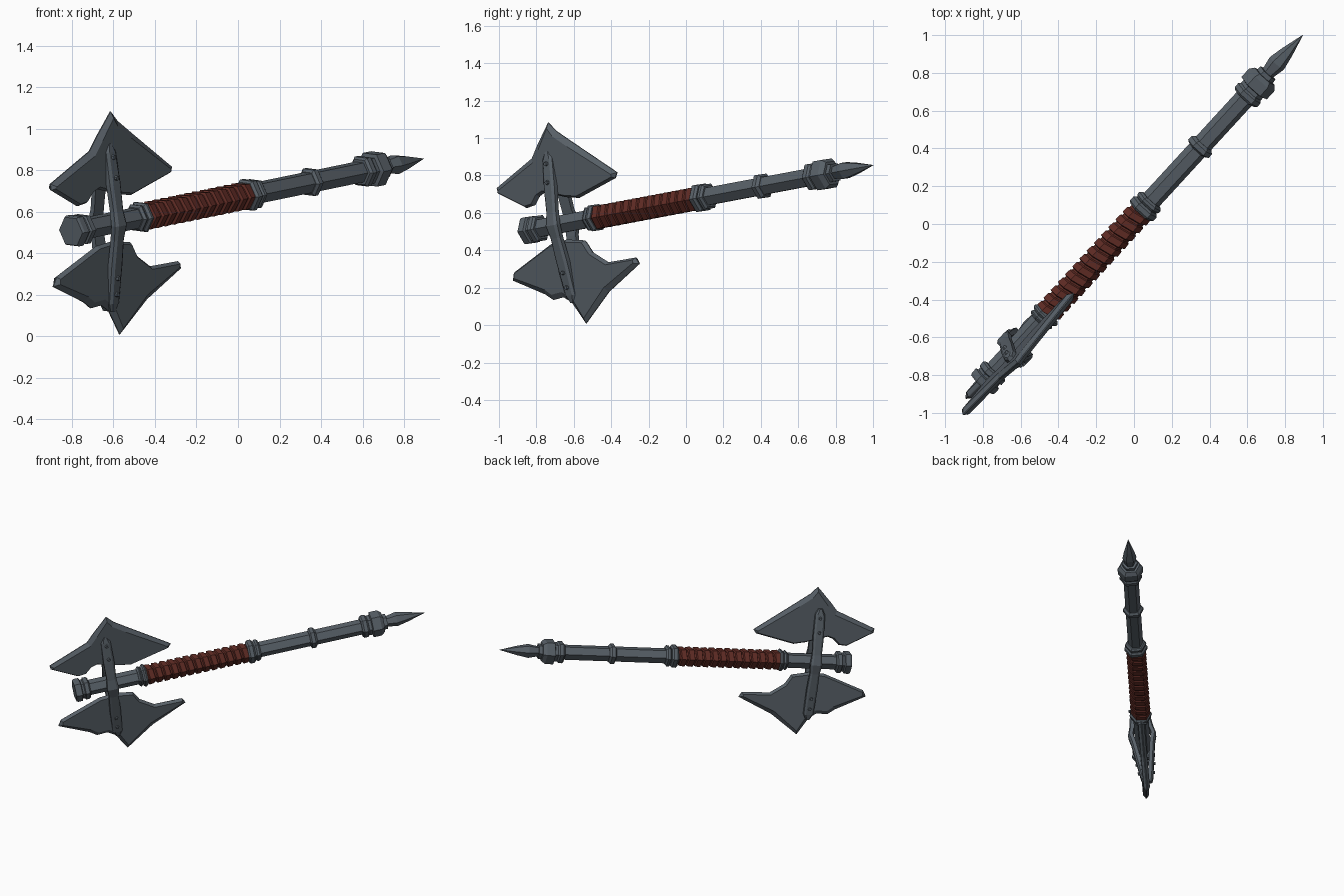
import bpy, bmesh, math
from mathutils import Vector, Matrix

if "Cube" in bpy.data.objects:
    bpy.data.objects.remove(bpy.data.objects["Cube"])

# Weapon frame: U along the shaft, V across the two blades, W through the blades
U = Vector((0.670, 0.730, 0.138)).normalized()
V = Vector((-0.021, -0.165, 0.986))
V = (V - U * V.dot(U)).normalized()
W = U.cross(V)
ORIGIN = Vector((-0.63, -0.66, 0.541))
FRAME = Matrix.Translation(ORIGIN) @ Matrix((U, V, W)).transposed().to_4x4()


def material(name, color):
    m = bpy.data.materials.new(name)
    m.diffuse_color = (*color, 1)
    m.use_nodes = True
    m.node_tree.nodes["Principled BSDF"].inputs["Base Color"].default_value = m.diffuse_color
    return m


STEEL = material("dark_steel", (0.098, 0.118, 0.138))
LEATHER = material("brown_leather", (0.118, 0.025, 0.018))


def finish(name, bm, mat):
    bmesh.ops.recalc_face_normals(bm, faces=bm.faces)
    bm.transform(FRAME)
    me = bpy.data.meshes.new(name)
    bm.to_mesh(me)
    bm.free()
    me.materials.append(mat)
    ob = bpy.data.objects.new(name, me)
    bpy.context.collection.objects.link(ob)
    return ob


def loft(bm, rings):
    rows = [[bm.verts.new(p) for p in r] for r in rings]
    n = len(rows[0])
    for a, b in zip(rows, rows[1:]):
        for i in range(n):
            j = (i + 1) % n
            bm.faces.new((a[i], a[j], b[j], b[i]))
    bm.faces.new(rows[0])
    bm.faces.new(rows[-1])


def hex_ring(s, r, slant=0.0):
    # Hexagon around the shaft with corners pointing along W
    pts = []
    for k in range(6):
        a = k * math.pi / 3
        w, v = r * math.cos(a), r * math.sin(a)
        pts.append((s + slant * w, v, w))
    return pts


def turned(name, profile, mat=STEEL, slant=0.0):
    bm = bmesh.new()
    loft(bm, [hex_ring(s, r, slant) for s, r in profile])
    return finish(name, bm, mat)


def band(name, s0, s1, r, c=0.012):
    turned(name, [(s0, r - c), (s0 + c, r), (s1 - c, r), (s1, r - c)])


# Shaft, pommel, collars and rings
turned("shaft", [(-0.24, 0.054), (2.0, 0.054)])
turned("pommel", [(-0.262, 0.076), (-0.25, 0.082), (-0.218, 0.082), (-0.212, 0.068),
                  (-0.198, 0.068), (-0.192, 0.078), (-0.165, 0.078), (-0.155, 0.066)])
band("lower_collar", 0.195, 0.225, 0.072)
band("lower_collar_rim", 0.225, 0.26, 0.08)
band("upper_collar", 0.99, 1.04, 0.083)
band("upper_collar_rim", 1.04, 1.08, 0.076)
turned("middle_ring", [(1.44, 0.058), (1.45, 0.073), (1.475, 0.073), (1.49, 0.058)])
band("neck_ring", 1.815, 1.865, 0.08)
turned("head_ring", [(1.865, 0.07), (1.885, 0.07), (1.89, 0.09), (1.95, 0.09), (1.975, 0.07)])
turned("spike", [(1.96, 0.042), (2.0, 0.036), (2.07, 0.05), (2.15, 0.034), (2.276, 0.001)])

# Leather grip made of slanted overlapping wraps
turned("grip_core", [(0.25, 0.06), (1.0, 0.06)], LEATHER)
WRAPS = 13
step = 0.74 / WRAPS
for i in range(WRAPS):
    s = 0.256 + i * step
    turned("grip_wrap", [(s, 0.06), (s + 0.006, 0.072), (s + step * 0.72, 0.069),
                         (s + step * 0.82, 0.06)], LEATHER, slant=0.2)


# Blades: a thin outer edge rising to a flat cheek on both sides
def blade(name, outer, inner):
    pts = [Vector((u + 0.021, v + 0.003)) for u, v in outer + inner]
    n = len(pts)
    sign = sum(a.cross(b) for a, b in zip(pts, pts[1:] + pts[:1]))
    sign = 1 if sign > 0 else -1
    cheek = []
    for i, p in enumerate(pts):
        d1 = (p - pts[i - 1]).normalized()
        d2 = (pts[(i + 1) % n] - p).normalized()
        nrm = (Vector((-d1.y, d1.x)) + Vector((-d2.y, d2.x))).normalized() * sign
        cheek.append(p + nrm * (0.03 if i < len(outer) else 0.012))
    bm = bmesh.new()
    loft(bm, [[(p.x, p.y, w + 0.01) for p in ring] for ring, w in
              ((cheek, -0.022), (pts, -0.003), (pts, 0.003), (cheek, 0.022))])
    bmesh.ops.triangulate(bm, faces=[f for f in bm.faces if len(f.verts) > 4])
    finish(name, bm, STEEL)


blade("upper_blade",
      [(-0.435, 0.25), (-0.15, 0.371), (-0.098, 0.432), (0.008, 0.543),
       (0.058, 0.489), (0.149, 0.422), (0.438, 0.213)],
      [(0.417, 0.185), (0.138, 0.117), (0.05, 0.133), (-0.1, 0.179),
       (-0.142, 0.165), (-0.187, 0.122), (-0.245, 0.116), (-0.43, 0.22)])
blade("lower_blade",
      [(0.487, -0.289), (0.238, -0.406), (0.038, -0.55), (-0.037, -0.426),
       (-0.09, -0.39), (-0.166, -0.394), (-0.216, -0.357), (-0.43, -0.252)],
      [(-0.406, -0.209), (-0.113, -0.098), (0.0, -0.09), (0.126, -0.112),
       (0.166, -0.181), (0.266, -0.25), (0.468, -0.253)])

# Bowed straps clamping the blades to the shaft: (v, outer w, half width)
STRAP = [(-0.425, 0.034, 0.014), (-0.385, 0.044, 0.034), (-0.2, 0.068, 0.038),
         (-0.07, 0.085, 0.034), (0.0, 0.1, 0.042), (0.07, 0.085, 0.034),
         (0.2, 0.068, 0.038), (0.355, 0.044, 0.034), (0.395, 0.034, 0.014)]
for side, label in ((1, "front"), (-1, "back")):
    bm = bmesh.new()
    loft(bm, [[(-h, v, side * (w - 0.035)), (-h, v, side * (w - 0.01)),
               (-h * 0.6, v, side * w), (h * 0.6, v, side * w),
               (h, v, side * (w - 0.01)), (h, v, side * (w - 0.035))] for v, w, h in STRAP])
    finish(label + "_strap", bm, STEEL)
    # Rivets
    for v, w in ((0.33, 0.048), (0.23, 0.064), (-0.26, 0.06), (-0.34, 0.05)):
        bm = bmesh.new()
        bmesh.ops.create_cone(bm, cap_ends=True, segments=6, radius1=0.015, radius2=0.01, depth=0.024,
                              matrix=Matrix.Translation((0, v, side * w)) @
                              Matrix.Rotation(0 if side > 0 else math.pi, 4, 'X'))
        finish(label + "_rivet", bm, STEEL)
